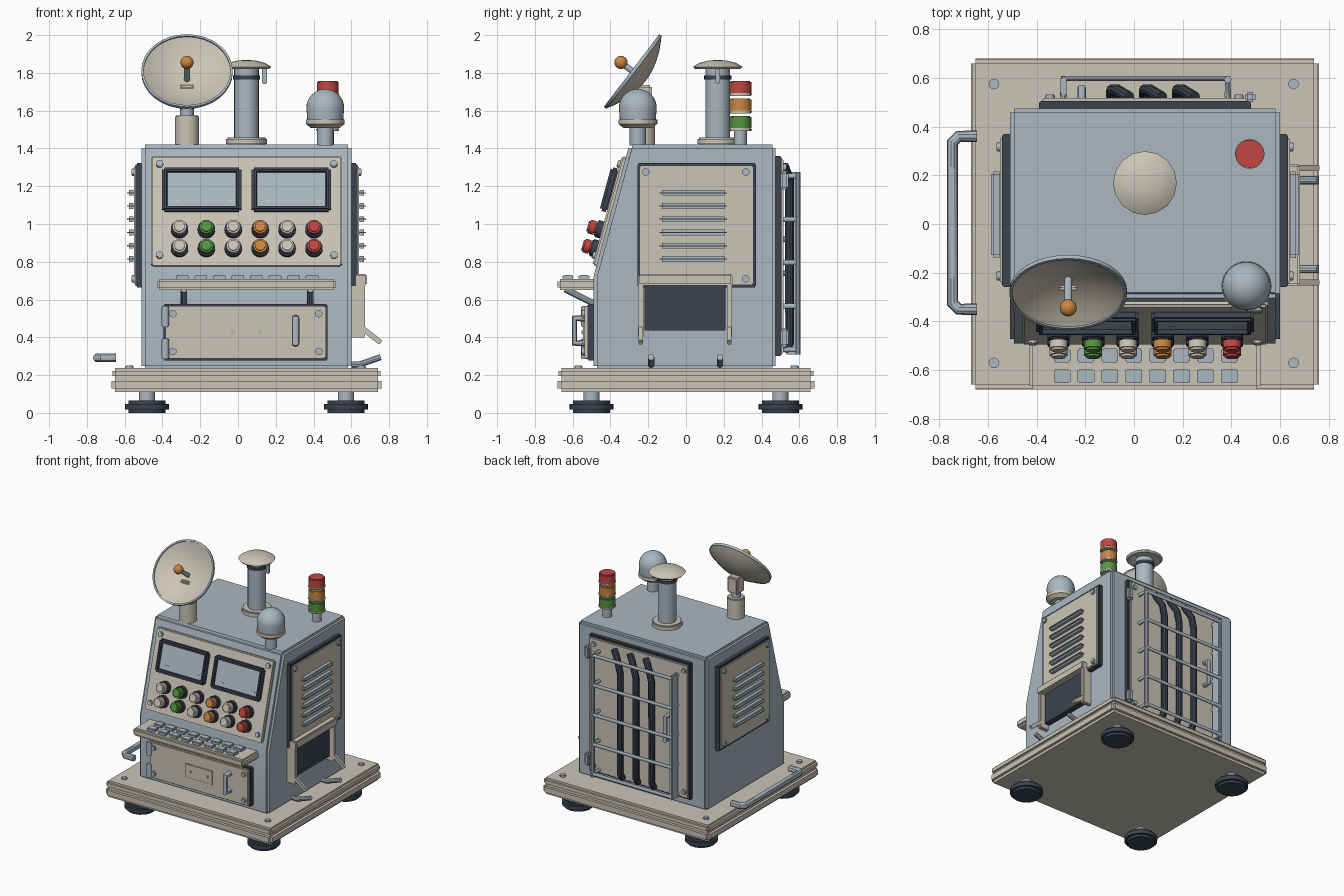
import bpy, bmesh, math
from mathutils import Matrix, Vector

if "Cube" in bpy.data.objects:
    bpy.data.objects.remove(bpy.data.objects["Cube"])


def material(name, r, g, b):
    m = bpy.data.materials.new(name)
    m.use_nodes = True
    m.diffuse_color = (r, g, b, 1)
    m.node_tree.nodes["Principled BSDF"].inputs["Base Color"].default_value = (r, g, b, 1)
    return m


STEEL = material("blue grey steel", 0.40, 0.475, 0.535)
CREAM = material("cream paint", 0.60, 0.56, 0.47)
DARK = material("dark navy rubber", 0.045, 0.055, 0.08)
GREEN = material("green", 0.09, 0.30, 0.05)
ORANGE = material("orange", 0.60, 0.24, 0.055)
RED = material("red", 0.54, 0.062, 0.053)


def wall(x, y, z, turn=0, lean=90):
    """Frame whose local z points out of a wall and local y runs up it."""
    return (Matrix.Translation((x, y, z)) @ Matrix.Rotation(math.radians(turn), 4, 'Z')
            @ Matrix.Rotation(math.radians(lean), 4, 'X'))


WORLD = Matrix.Identity(4)


def finish(bm, name, frame, mats):
    bmesh.ops.recalc_face_normals(bm, faces=bm.faces)
    me = bpy.data.meshes.new(name)
    bm.to_mesh(me)
    bm.free()
    for m in mats:
        me.materials.append(m)
    ob = bpy.data.objects.new(name, me)
    ob.matrix_world = frame
    bpy.context.collection.objects.link(ob)
    return ob


def soften(bm, width, segments=2):
    if width:
        edges = [e for e in bm.edges if e.calc_face_angle(0) > 0.9]
        bmesh.ops.bevel(bm, geom=edges, offset=width, segments=segments, affect='EDGES')


def box(name, frame, lo, hi, mat, bevel=0.006, inset=0, sink=0, inner=None):
    """Box between two corners; optionally with a sunken face of another colour on its outer side."""
    lo, hi = Vector(lo), Vector(hi)
    bm = bmesh.new()
    bmesh.ops.create_cube(bm, size=1)
    for v in bm.verts:
        v.co = (lo + hi) / 2 + v.co * (hi - lo)
    soften(bm, bevel)
    if inner:
        bm.normal_update()
        face = max(bm.faces, key=lambda f: f.normal.z * f.calc_area())
        bmesh.ops.inset_region(bm, faces=[face], thickness=inset)
        bmesh.ops.inset_region(bm, faces=[face], thickness=0.004, depth=-sink)
        face.material_index = 1
    return finish(bm, name, frame, [mat] + ([inner] if inner else []))


def cyl(name, frame, x, y, z0, z1, r, mat, bevel=0.0, sides=24):
    bm = bmesh.new()
    bmesh.ops.create_cone(bm, cap_ends=True, segments=sides, radius1=r, radius2=r, depth=z1 - z0,
                          matrix=Matrix.Translation((x, y, (z0 + z1) / 2)))
    if bevel:
        rims = [e for e in bm.edges if abs(e.verts[0].co.z - e.verts[1].co.z) < 1e-5]
        bmesh.ops.bevel(bm, geom=rims, offset=bevel, segments=2, affect='EDGES')
    return finish(bm, name, frame, [mat])


def lathe(name, frame, profile, mat, sides=32):
    bm = bmesh.new()
    vs = [bm.verts.new((r, 0, z)) for r, z in profile]
    edges = [bm.edges.new(p) for p in zip(vs, vs[1:])]
    bmesh.ops.spin(bm, geom=vs + edges, axis=(0, 0, 1), cent=(0, 0, 0), angle=math.tau, steps=sides)
    bmesh.ops.remove_doubles(bm, verts=bm.verts, dist=1e-4)
    return finish(bm, name, frame, [mat])


def tube(name, frame, points, r, mat):
    cu = bpy.data.curves.new(name, 'CURVE')
    cu.dimensions = '3D'
    cu.bevel_depth, cu.bevel_resolution, cu.use_fill_caps = r, 3, True
    s = cu.splines.new('POLY')
    s.points.add(len(points) - 1)
    for p, co in zip(s.points, points):
        p.co = (*co, 1)
    cu.materials.append(mat)
    ob = bpy.data.objects.new(name, cu)
    ob.matrix_world = frame
    bpy.context.collection.objects.link(ob)


def screws(name, frame, xs, ys, z, r=0.02):
    for x in xs:
        for y in ys:
            cyl(name, frame, x, y, z - 0.01, z + 0.012, r, STEEL, 0.004, 12)


# Base, feet and base bolts
box("base_lower", WORLD, (-0.67, -0.68, 0.11), (0.76, 0.68, 0.19), CREAM, 0.02)
box("base_upper", WORLD, (-0.665, -0.675, 0.18), (0.755, 0.675, 0.237), CREAM, 0.015)
for x in (-0.482, 0.572):
    for y in (-0.5, 0.5):
        cyl("foot", WORLD, x, y, 0, 0.066, 0.117, DARK, 0.018)
        cyl("foot_stem", WORLD, x, y, 0.06, 0.12, 0.043, STEEL)
screws("base_bolt", WORLD, (-0.575, 0.655), (-0.57, 0.575), 0.238, 0.022)

# Cabinet with a sloping upper front
bm = bmesh.new()
outline = [(-0.49, 0.23), (0.475, 0.23), (0.475, 1.42), (-0.30, 1.42), (-0.49, 0.72)]
side = bm.faces.new([bm.verts.new((-0.51, y, z)) for y, z in outline])
push = bmesh.ops.extrude_face_region(bm, geom=[side])
bmesh.ops.translate(bm, vec=(1.11, 0, 0), verts=[v for v in push["geom"] if isinstance(v, bmesh.types.BMVert)])
bmesh.ops.recalc_face_normals(bm, faces=bm.faces)
soften(bm, 0.018)
finish(bm, "cabinet", WORLD, [STEEL])

# Sloping control panel with screens and push buttons
slope = wall(0, -0.395, 1.07, 0, 74.8)
box("control_panel", slope, (-0.46, -0.305, -0.01), (0.55, 0.295, 0.022), CREAM, 0.008)
screws("panel_screw", slope, (-0.415, 0.508), (-0.25, 0.25), 0.024)
for x in (-0.192, 0.282):
    box("screen", slope, (x - 0.21, -0.015, 0.015), (x + 0.21, 0.225, 0.062), DARK, 0.012, 0.018, 0.02, STEEL)
    for dx in (-0.125, 0.145):
        box("screen_mark", slope, (x + dx - 0.015, 0.04, 0.038), (x + dx + 0.015, 0.048, 0.045), CREAM, 0)
for i, colour in enumerate((CREAM, GREEN, CREAM, ORANGE, CREAM, RED)):
    for v in (-0.215, -0.111):
        x = -0.31 + i * 0.1425
        cyl("button_collar", slope, x, v, 0.015, 0.055, 0.046, DARK, 0.006)
        cyl("button_cap", slope, x, v, 0.05, 0.1, 0.037, colour, 0.009)

# Keyboard shelf
box("keyboard_shelf", WORLD, (-0.43, -0.68, 0.65), (0.52, -0.47, 0.71), CREAM, 0.014)
for i in range(8):
    for y in (-0.625, -0.54):
        x = -0.295 + i * 0.098
        box("key", WORLD, (x - 0.034, y - 0.028, 0.7), (x + 0.034, y + 0.028, 0.73), STEEL, 0.005)
for x in (-0.287, 0.383):
    tube("shelf_strut", WORLD, [(x, -0.64, 0.655), (x, -0.48, 0.575)], 0.018, STEEL)

# Lower front door
front = wall(0, -0.49, 0)
box("door_seal", front, (-0.395, 0.277, -0.01), (0.475, 0.577, 0.032), DARK)
box("door", front, (-0.385, 0.287, 0.02), (0.465, 0.567, 0.048), CREAM)
screws("door_screw", front, (-0.345, 0.428), (0.325, 0.525), 0.05)
box("door_plate", front, (-0.07, 0.373, 0.04), (0.157, 0.48, 0.056), CREAM, 0.003)
screws("plate_rivet", front, (-0.028, 0.118), (0.427,), 0.05, 0.011)
for z in (0.34, 0.51):
    cyl("door_hinge", front @ Matrix.Translation((-0.385, z - 0.055, 0.045)) @ Matrix.Rotation(-math.pi / 2, 4, 'X'),
        0, 0, 0, 0.11, 0.02, STEEL, 0.004, 12)
tube("door_handle", front, [(0.305, 0.37, 0.04), (0.305, 0.37, 0.1), (0.305, 0.5, 0.1), (0.305, 0.5, 0.04)],
     0.02, STEEL)

# Louvred panel on both sides
right, left = wall(0.6, 0, 0, 90), wall(-0.51, 0, 0, 270)
for frame, s in ((right, 1), (left, -1)):
    lo, hi = sorted((-0.258 * s, 0.37 * s))
    box("side_seal", frame, (lo, 0.665, -0.01), (hi, 1.322, 0.032), DARK)
    box("side_panel", frame, (lo + 0.014, 0.679, 0.02), (hi - 0.014, 1.308, 0.04), CREAM)
    screws("side_screw", frame, (-0.213 * s, 0.317 * s), (0.71, 1.275), 0.042)
    for i in range(6):
        z = 0.815 + i * 0.07
        box("louvre", frame, (0.038 * s - 0.178, z - 0.015, 0.03), (0.038 * s + 0.178, z + 0.015, 0.078), STEEL, 0.012)

# Output hatch on the left side
box("hatch_header", right, (-0.255, 0.675, 0), (0.245, 0.735, 0.082), CREAM, 0.008)
box("hatch_screen", right, (-0.22, 0.435, -0.01), (0.21, 0.68, 0.04), DARK, 0.004)
for y in (-0.24, 0.23):
    box("hatch_cheek", right, (y - 0.014, 0.4, -0.01), (y + 0.014, 0.7, 0.072), CREAM, 0.004)
    arm = right @ Matrix.Translation((y, 0.455, 0.05)) @ Matrix.Rotation(math.radians(38), 4, 'X')
    box("hatch_arm", arm, (-0.012, -0.014, 0), (0.012, 0.014, 0.135), CREAM, 0.004)
for y in (-0.185, 0.18):
    tube("tray_lever", right, [(y, 0.255, 0), (y, 0.255, 0.04), (y, 0.295, 0.155)], 0.017, STEEL)

# Grab rail on the right side of the base
tube("grab_rail", WORLD, [(-0.645, -0.35, 0.292), (-0.72, -0.35, 0.292), (-0.745, -0.325, 0.292),
                          (-0.745, 0.335, 0.292), (-0.72, 0.36, 0.292), (-0.645, 0.36, 0.292)], 0.024, STEEL)

# Back panel with hoses and guard cage
back = wall(0, 0.475, 0, 180)
box("back_seal", back, (-0.48, 0.3, -0.01), (0.39, 1.36, 0.03), DARK)
box("back_panel", back, (-0.465, 0.315, 0.02), (0.375, 1.345, 0.042), CREAM)
screws("back_screw", back, (-0.43, 0.345), (0.36, 1.3), 0.044)
for x in (0.09, -0.045, -0.18):
    tube("hose", back, [(x, 0.33, 0.045), (x, 0.37, 0.075), (x, 1.15, 0.075), (x - 0.02, 1.23, 0.075),
                        (x - 0.07, 1.31, 0.045)], 0.024, DARK)
for i in range(5):
    z = 0.335 + i * 0.23
    tube("cage_rail", back, [(-0.385, z, 0.04), (-0.385, z, 0.122), (0.29, z, 0.122), (0.29, z, 0.04)], 0.014, STEEL)
tube("cage_post", back, [(-0.385, 0.31, 0.118), (-0.385, 1.275, 0.118)], 0.015, STEEL)
box("cage_plate", back, (0.278, 0.31, 0.05), (0.302, 1.275, 0.128), STEEL, 0.006)
for z in (0.4, 1.23):
    box("back_hinge", back, (-0.5, z - 0.05, 0.025), (-0.455, z + 0.05, 0.068), STEEL, 0.012)
tube("back_handle", back, [(0.215, 0.74, 0.03), (0.215, 0.74, 0.085), (0.215, 0.92, 0.085), (0.215, 0.92, 0.03)],
     0.017, STEEL)

# Dish antenna
cyl("dish_mount", WORLD, -0.27, -0.228, 1.415, 1.575, 0.064, CREAM, 0.006)
cyl("dish_stem", WORLD, -0.27, -0.228, 1.56, 1.64, 0.036, STEEL)
box("dish_bracket", WORLD, (-0.315, -0.27, 1.61), (-0.225, -0.18, 1.735), CREAM, 0.01)
dish = wall(-0.27, -0.285, 1.81, 0, 52.6)
bowl = [(0.236 * i / 8, 0.075 * (i / 8) ** 2 - 0.075) for i in range(9)]
lathe("dish", dish, bowl + [(r, z - 0.014) for r, z in reversed(bowl)], CREAM)
lathe("dish_rim", dish, [(0.23, -0.014), (0.242, -0.014), (0.242, 0.004), (0.23, 0.004), (0.23, -0.014)], STEEL)
cyl("feed_stick", dish, 0, 0, -0.08, 0.06, 0.016, STEEL, 0, 12)
ball = bmesh.new()
bmesh.ops.create_uvsphere(ball, u_segments=20, v_segments=12, radius=0.035)
finish(ball, "feed_ball", dish @ Matrix.Translation((0, 0, 0.075)), [ORANGE])

# Exhaust stack with rain cap
cyl("stack_flange", WORLD, 0.045, 0.168, 1.415, 1.457, 0.108, CREAM, 0.008)
cyl("stack", WORLD, 0.045, 0.168, 1.42, 1.84, 0.065, STEEL)
cyl("stack_band", WORLD, 0.045, 0.168, 1.765, 1.787, 0.072, DARK)
lathe("rain_cap", Matrix.Translation((0.045, 0.168, 1.82)),
      [(0, 0), (0.12, 0), (0.131, 0.012), (0.1, 0.032), (0.05, 0.045), (0, 0.049)], CREAM, 16)
box("cap_latch", WORLD, (0.127, 0.155, 1.74), (0.153, 0.181, 1.835), STEEL, 0.006)

# Sensor dome
sensor = Matrix.Translation((0.462, -0.255, 0))
cyl("dome_stem", sensor, 0, 0, 1.415, 1.52, 0.043, STEEL)
lathe("dome_collar", sensor, [(0, 1.508), (0.075, 1.508), (0.103, 1.53), (0.103, 1.553), (0, 1.553)], CREAM)
arc = [(0.1 * math.cos(a), 1.615 + 0.1 * math.sin(a)) for a in (i * math.pi / 16 for i in range(8))]
lathe("dome", sensor, [(0, 1.55), (0.095, 1.55)] + arc + [(0, 1.715)], STEEL)

# Signal light tower
tower = Matrix.Translation((0.475, 0.288, 0))
cyl("tower_stem", tower, 0, 0, 1.415, 1.5, 0.034, STEEL)
for i, colour in enumerate((GREEN, ORANGE, RED)):
    z = 1.492 + i * 0.093
    cyl("tower_ring", tower, 0, 0, z, z + 0.016, 0.061, CREAM, 0.004)
    cyl("tower_light", tower, 0, 0, z + 0.01, z + 0.08, 0.058, colour, 0.006)

# Turn tubes into meshes and smooth the round parts
bpy.ops.object.select_all(action='DESELECT')
for ob in bpy.context.collection.objects:
    if ob.type in {'MESH', 'CURVE'}:
        ob.select_set(True)
        bpy.context.view_layer.objects.active = ob
bpy.ops.object.convert(target='MESH')
bpy.ops.object.shade_smooth_by_angle(angle=math.radians(35))
